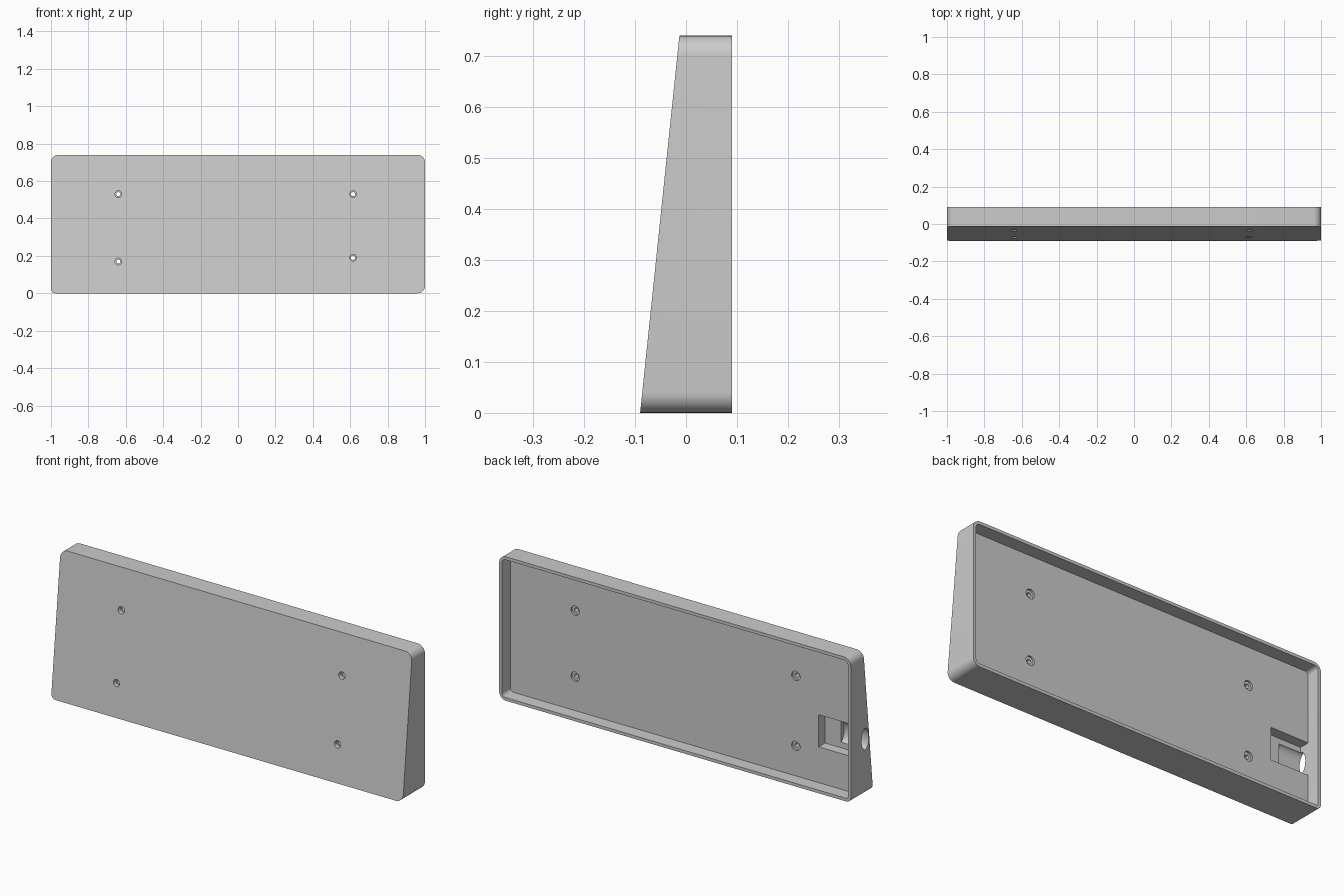
import bpy, bmesh, math
from mathutils import Matrix

cube = bpy.data.objects.get("Cube")
if cube:
    bpy.data.objects.remove(cube, do_unlink=True)

HEIGHT, BACK, FLOOR, RIM = 0.74, 0.09, 0.022, 0.016

grey = bpy.data.materials.new("light grey plastic")
grey.use_nodes = True
colour = (0.6, 0.6, 0.6, 1)
grey.diffuse_color = colour
grey.node_tree.nodes["Principled BSDF"].inputs["Base Color"].default_value = colour


def front_y(z):
    """Depth of the sloping front face at height z."""
    return -0.09 + 0.077 * z / HEIGHT


def to_object(bm, name):
    bmesh.ops.recalc_face_normals(bm, faces=bm.faces[:])
    mesh = bpy.data.meshes.new(name)
    bm.to_mesh(mesh)
    bm.free()
    mesh.materials.append(grey)
    obj = bpy.data.objects.new(name, mesh)
    bpy.context.collection.objects.link(obj)
    return obj


def rounded_slab(name, x0, x1, z0, z1, radii, near, far):
    """Rounded rectangle in x/z; near(z) gives the front depth."""
    bm = bmesh.new()
    corners = [(x1, z1, -1, -1), (x0, z1, 1, -1), (x0, z0, 1, 1), (x1, z0, -1, 1)]
    outline = []
    for i, ((x, z, sx, sz), r) in enumerate(zip(corners, radii)):
        for k in range(9):
            a = math.pi / 2 * (i + k / 8)
            outline.append((x + sx * r + r * math.cos(a), z + sz * r + r * math.sin(a)))
    front = [bm.verts.new((x, near(z), z)) for x, z in outline]
    back = [bm.verts.new((x, far, z)) for x, z in outline]
    bm.faces.new(front)
    bm.faces.new(back)
    for i in range(len(outline)):
        j = (i + 1) % len(outline)
        bm.faces.new((front[i], front[j], back[j], back[i]))
    return to_object(bm, name)


def box(name, x0, x1, y0, y1, z0, z1):
    bm = bmesh.new()
    centre = Matrix.Translation(((x0 + x1) / 2, (y0 + y1) / 2, (z0 + z1) / 2))
    size = Matrix.Diagonal((x1 - x0, y1 - y0, z1 - z0, 1))
    bmesh.ops.create_cube(bm, size=1, matrix=centre @ size)
    return to_object(bm, name)


def rod(name, centre, length, r, axis, flatten=1):
    """Cylinder along x or y, optionally flattened in depth."""
    bm = bmesh.new()
    turn = Matrix.Rotation(math.pi / 2, 4, "Y" if axis == "x" else "X")
    matrix = Matrix.Translation(centre) @ Matrix.Diagonal((1, flatten, 1, 1)) @ turn
    bmesh.ops.create_cone(bm, cap_ends=True, segments=32, radius1=r, radius2=r,
                          depth=length, matrix=matrix)
    return to_object(bm, name)


def cut(body, cutter):
    cutter.hide_render = True
    mod = body.modifiers.new("cut", "BOOLEAN")
    mod.operation, mod.solver, mod.object = "DIFFERENCE", "EXACT", cutter
    bpy.context.view_layer.objects.active = body
    bpy.ops.object.modifier_apply(modifier=mod.name)
    bpy.data.objects.remove(cutter, do_unlink=True)


# Wedge-shaped shell with rounded corners
body = rounded_slab("wedge_housing", -1, 1, 0, HEIGHT, (0.04, 0.04, 0.025, 0.04), front_y, BACK)

# Open cavity at the back
cut(body, rounded_slab("cavity", -1 + RIM, 1 - RIM, RIM, HEIGHT - RIM,
                       (0.02, 0.02, 0.01, 0.02), lambda z: FLOOR, BACK + 0.1))

# Connector pocket in the cavity floor, and the cable port through the side
cut(body, box("pocket", -0.77, -1 + RIM, -0.03, FLOOR + 0.03, 0.2, 0.365))
cut(body, rod("cable_port", (-0.96, -0.027, 0.283), 0.2, 0.055, "x", 0.53))

# Screw holes: narrow through hole, front bore and rear counterbore
for x, z in [(-0.64, 0.53), (-0.64, 0.17), (0.615, 0.53), (0.615, 0.19)]:
    cut(body, rod("screw_hole", (x, 0, z), 0.4, 0.011, "y"))
    cut(body, rod("front_bore", (x, front_y(z) - 0.03, z), 0.1, 0.018, "y"))
    cut(body, rod("rear_bore", (x, FLOOR + 0.04, z), 0.1, 0.024, "y"))

# Smooth the curves, keep the edges crisp
bpy.ops.object.select_all(action="DESELECT")
body.select_set(True)
bpy.context.view_layer.objects.active = body
bpy.ops.object.shade_smooth_by_angle(angle=math.radians(30))
